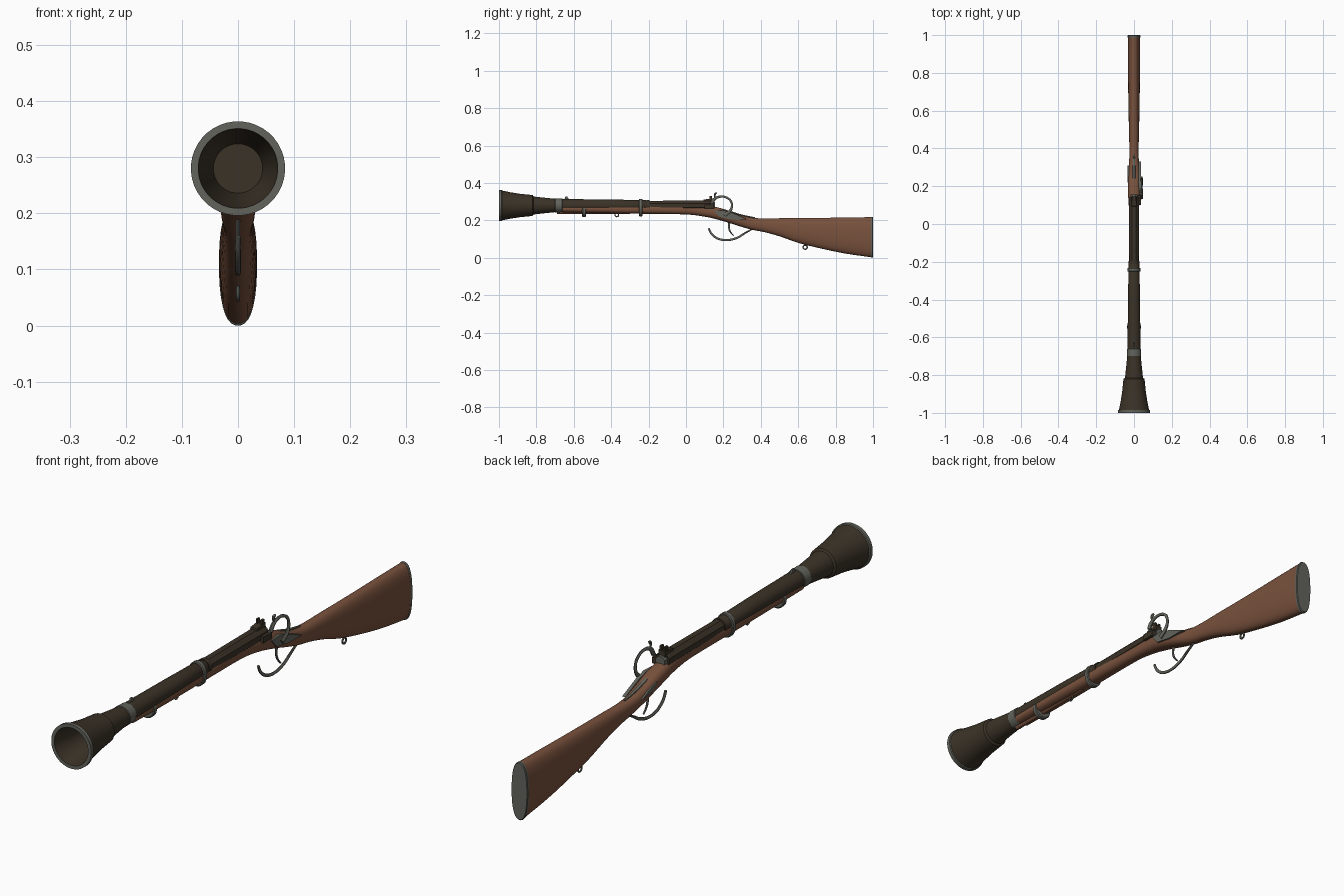
import bpy, bmesh, math
from mathutils import Vector


def mat(name, rgb):
    m = bpy.data.materials.new(name)
    m.diffuse_color = (*rgb, 1)
    return m


WOOD = mat("walnut wood", (0.19, 0.083, 0.046))
IRON = mat("dark barrel iron", (0.043, 0.032, 0.020))
STEEL = mat("grey steel", (0.125, 0.125, 0.108))
BZ = 0.28  # barrel axis height


def finish(name, bm, *mats):
    bmesh.ops.recalc_face_normals(bm, faces=bm.faces)
    me = bpy.data.meshes.new(name)
    bm.to_mesh(me)
    bm.free()
    for m in mats:
        me.materials.append(m)
    ob = bpy.data.objects.new(name, me)
    bpy.context.collection.objects.link(ob)
    return ob


def skin(bm, rings):
    rows = [[bm.verts.new(p) for p in r] for r in rings]
    n = len(rows[0])
    for a, b in zip(rows, rows[1:]):
        for i in range(n):
            j = (i + 1) % n
            bm.faces.new((a[i], a[j], b[j], b[i]))
    bm.faces.new(rows[0])
    bm.faces.new(rows[-1])


def smooth_rows(rows, steps):
    """Catmull-Rom interpolation through tuples."""
    out = []
    for i in range(len(rows) - 1):
        p0, p1, p2, p3 = rows[max(i - 1, 0)], rows[i], rows[i + 1], rows[min(i + 2, len(rows) - 1)]
        for s in range(steps):
            t = s / steps
            out.append(tuple(0.5 * (2 * b + (c - a) * t + (2 * a - 5 * b + 4 * c - d) * t * t
                                    + (3 * b - a - 3 * c + d) * t ** 3)
                             for a, b, c, d in zip(p0, p1, p2, p3)))
    return out + [tuple(rows[-1])]


def loft(name, stations, material, n=32, power=2.0):
    """Oval sections along y: (y, bottom z, top z, half width)."""
    bm = bmesh.new()
    rings = []
    for y, zb, zt, hw in stations:
        ring = []
        for i in range(n):
            a = 2 * math.pi * (i + 0.5) / n
            c, s = math.cos(a), math.sin(a)
            ring.append((hw * math.copysign(abs(c) ** (2 / power), c), y,
                         (zb + zt) / 2 + (zt - zb) / 2 * math.copysign(abs(s) ** (2 / power), s)))
        rings.append(ring)
    skin(bm, rings)
    return finish(name, bm, material)


def lathe(name, profile, material, n=32):
    return loft(name, [(y, BZ - r, BZ + r, r) for y, r in profile], material, n)


def sweep(name, path, material, x=0.0, steps=6, n=10):
    """Bar along a yz path: (y, z, half width in x, half thickness)."""
    pts = smooth_rows(path, steps)
    rings = []
    for i, (y, z, w, t) in enumerate(pts):
        a, b = pts[max(i - 1, 0)], pts[min(i + 1, len(pts) - 1)]
        d = Vector((b[0] - a[0], b[1] - a[1])).normalized()
        rings.append([(x + w * math.cos(k * 2 * math.pi / n),
                       y - d.y * t * math.sin(k * 2 * math.pi / n),
                       z + d.x * t * math.sin(k * 2 * math.pi / n)) for k in range(n)])
    bm = bmesh.new()
    skin(bm, rings)
    return finish(name, bm, material)


def plate(name, outline, x0, x1, material):
    """Flat yz outline extruded across x."""
    bm = bmesh.new()
    skin(bm, [[(x, y, z) for y, z in outline] for x in (x0, x1)])
    return finish(name, bm, material)


def ring(name, y, z, radius, thick, material):
    bm = bmesh.new()
    N, M = 20, 8
    v = [[bm.verts.new((thick * math.sin(b),
                        y + (radius + thick * math.cos(b)) * math.cos(a),
                        z + (radius + thick * math.cos(b)) * math.sin(a)))
          for b in (2 * math.pi * k / M for k in range(M))]
         for a in (2 * math.pi * k / N for k in range(N))]
    for i in range(N):
        for j in range(M):
            i2, j2 = (i + 1) % N, (j + 1) % M
            bm.faces.new((v[i][j], v[i2][j], v[i2][j2], v[i][j2]))
    return finish(name, bm, material)


# Wooden stock with fore-end, wrist and butt
stock = [(-0.66, 0.243, 0.280, 0.033), (-0.40, 0.238, 0.283, 0.032), (-0.20, 0.235, 0.285, 0.028),
         (0.00, 0.232, 0.285, 0.025), (0.10, 0.220, 0.280, 0.028), (0.16, 0.207, 0.272, 0.032),
         (0.22, 0.190, 0.255, 0.032), (0.28, 0.171, 0.232, 0.030), (0.35, 0.151, 0.215, 0.025),
         (0.42, 0.137, 0.211, 0.025), (0.50, 0.115, 0.212, 0.027), (0.60, 0.080, 0.213, 0.029),
         (0.72, 0.050, 0.214, 0.031), (0.85, 0.023, 0.216, 0.033), (0.99, 0.003, 0.218, 0.033)]
loft("stock", smooth_rows(stock, 4), WOOD, 32, 2.4)
loft("butt_plate", [(0.988, 0.001, 0.219, 0.0335), (0.997, 0.0, 0.22, 0.034),
                    (1.0, 0.003, 0.217, 0.032)], STEEL, 32, 2.4)
loft("ramrod", [(-0.69, 0.234, 0.252, 0.009), (-0.3, 0.234, 0.252, 0.009)], WOOD, 12)

# Flared barrel, hollow at the muzzle, with a grey lip
barrel = lathe("barrel", [(-0.85, 0.044), (-0.93, 0.057), (-0.985, 0.069), (-1.0, 0.071), (-1.0, 0.084),
                          (-0.986, 0.084), (-0.984, 0.080), (-0.94, 0.071), (-0.89, 0.063),
                          (-0.82, 0.056), (-0.815, 0.048), (-0.76, 0.042), (-0.70, 0.036),
                          (-0.66, 0.0345), (-0.40, 0.032), (-0.215, 0.0285), (-0.21, 0.026)], IRON, 40)
barrel.data.materials.append(STEEL)
for f in barrel.data.polygons:
    c = f.center
    if c.y < -0.984 and math.hypot(c.x, c.z - BZ) > 0.074:
        f.material_index = 1
lathe("breech_octagon", [(-0.215, 0.027), (0.14, 0.0285)], IRON, 8)
lathe("breech_collar", [(-0.21, 0.029), (-0.195, 0.029)], IRON)
lathe("breech_plug", [(0.135, 0.022), (0.155, 0.020)], STEEL, 8)

# Metal bands
lathe("muzzle_band", [(-0.70, 0.0365), (-0.698, 0.038), (-0.662, 0.037), (-0.66, 0.0355)], STEEL)
loft("middle_band", [(-0.252, 0.226, 0.312, 0.032), (-0.249, 0.222, 0.315, 0.035),
                     (-0.235, 0.222, 0.315, 0.035), (-0.232, 0.226, 0.312, 0.032)], STEEL)
loft("front_band", [(-0.555, 0.222, 0.285, 0.033), (-0.552, 0.218, 0.287, 0.036),
                    (-0.538, 0.218, 0.287, 0.036), (-0.535, 0.222, 0.285, 0.033)], STEEL)

# Sling rings
ring("front_sling_ring", -0.37, 0.230, 0.010, 0.003, STEEL)
ring("rear_sling_ring", 0.637, 0.057, 0.011, 0.0035, STEEL)

# Sights
plate("front_sight", [(-0.65, 0.312), (-0.645, 0.328), (-0.635, 0.328), (-0.625, 0.312)], -0.003, 0.003, STEEL)
plate("rear_sight_base", [(0.09, 0.295), (0.095, 0.312), (0.145, 0.318), (0.145, 0.295)], -0.014, 0.014, IRON)
for side in (-1, 1):
    x = 0.009 * side
    plate("rear_sight_leaf", [(0.125, 0.31), (0.125, 0.332), (0.14, 0.332), (0.14, 0.31)], x - 0.004, x + 0.004, IRON)

# Lock plate, opposite side plate and tang
lock = [(0.15, 0.252), (0.20, 0.255), (0.25, 0.240), (0.33, 0.205), (0.25, 0.205), (0.18, 0.218)]
plate("lock_plate", lock, 0.024, 0.037, STEEL)
plate("side_plate", [(0.22, 0.238), (0.27, 0.222), (0.31, 0.202), (0.25, 0.210)], -0.034, -0.024, STEEL)
sweep("tang", [(0.24, 0.246, 0.008, 0.004), (0.29, 0.230, 0.007, 0.004), (0.33, 0.221, 0.006, 0.004),
               (0.37, 0.214, 0.003, 0.003)], STEEL)

# Nipple and bolster beside the breech
plate("bolster", [(0.10, 0.262), (0.10, 0.286), (0.15, 0.286), (0.15, 0.262)], 0.015, 0.038, IRON)
sweep("nipple", [(0.137, 0.283, 0.006, 0.006), (0.139, 0.296, 0.005, 0.005)], STEEL, 0.035, 1)

# Curved hammer with head and thumb spur
sweep("hammer", [(0.205, 0.228, 0.006, 0.011), (0.235, 0.250, 0.006, 0.008), (0.246, 0.280, 0.005, 0.006),
                 (0.235, 0.310, 0.005, 0.006), (0.203, 0.327, 0.005, 0.006), (0.168, 0.324, 0.006, 0.007),
                 (0.146, 0.308, 0.007, 0.009), (0.139, 0.291, 0.007, 0.009)], STEEL, 0.041)
sweep("hammer_spur", [(0.158, 0.318, 0.004, 0.005), (0.153, 0.332, 0.004, 0.004),
                      (0.157, 0.343, 0.006, 0.006), (0.165, 0.347, 0.004, 0.003)], STEEL, 0.041)

# Trigger and open trigger guard
sweep("trigger_guard", [(0.121, 0.158, 0.005, 0.005), (0.138, 0.126, 0.005, 0.006), (0.175, 0.101, 0.005, 0.006),
                        (0.225, 0.095, 0.005, 0.006), (0.275, 0.108, 0.005, 0.006), (0.315, 0.132, 0.005, 0.005),
                        (0.355, 0.155, 0.004, 0.004)], STEEL)
sweep("trigger", [(0.232, 0.195, 0.004, 0.006), (0.230, 0.160, 0.004, 0.005),
                  (0.238, 0.138, 0.004, 0.004), (0.255, 0.118, 0.003, 0.003)], STEEL)

# Smooth shading with sharp edges kept
bpy.ops.object.select_all(action='SELECT')
bpy.context.view_layer.objects.active = barrel
bpy.ops.object.shade_smooth_by_angle(angle=math.radians(35))
